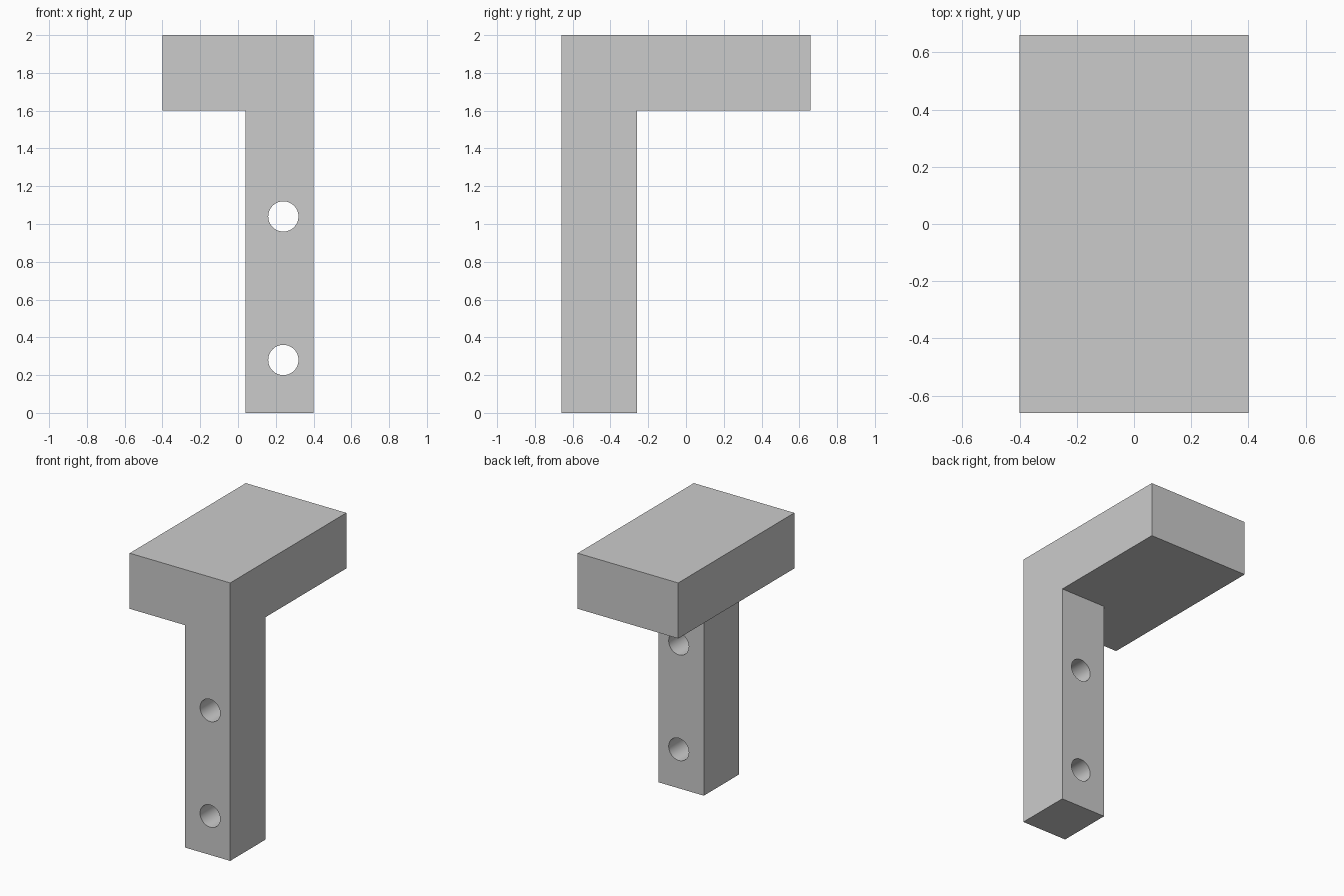
import bpy, math

if "Cube" in bpy.data.objects:
    bpy.data.objects.remove(bpy.data.objects["Cube"])


def box(name, lo, hi):
    """Axis-aligned box between two corners."""
    bpy.ops.mesh.primitive_cube_add(size=1, location=[(a + b) / 2 for a, b in zip(lo, hi)])
    ob = bpy.context.object
    ob.name = name
    ob.scale = [b - a for a, b in zip(lo, hi)]
    bpy.ops.object.transform_apply(location=True, rotation=True, scale=True)
    return ob


def boolean(target, tool, operation):
    """Apply a boolean to target and discard the tool object."""
    bpy.context.view_layer.update()
    mod = target.modifiers.new(operation.lower(), 'BOOLEAN')
    mod.operation, mod.solver, mod.object = operation, 'EXACT', tool
    tool.hide_render = True
    bpy.context.view_layer.objects.active = target
    bpy.ops.object.modifier_apply(modifier=mod.name)
    bpy.data.objects.remove(tool)


# Top block with a corner leg fused flush to its front and right faces
bracket = box("corner_bracket", (-0.40, -0.66, 1.60), (0.40, 0.66, 2.00))
leg = box("leg", (0.04, -0.66, 0.00), (0.40, -0.26, 1.80))
boolean(bracket, leg, 'UNION')

# Two round holes through the leg, front to back
for z in (0.28, 1.04):
    bpy.ops.mesh.primitive_cylinder_add(vertices=64, radius=0.08, depth=0.6,
                                        location=(0.24, -0.46, z),
                                        rotation=(math.pi / 2, 0, 0))
    hole = bpy.context.object
    hole.name = "hole_cutter"
    boolean(bracket, hole, 'DIFFERENCE')

# Smooth hole walls, crisp block edges
bpy.ops.object.select_all(action='DESELECT')
bracket.select_set(True)
bpy.context.view_layer.objects.active = bracket
bpy.ops.object.shade_smooth_by_angle(angle=math.radians(30))
